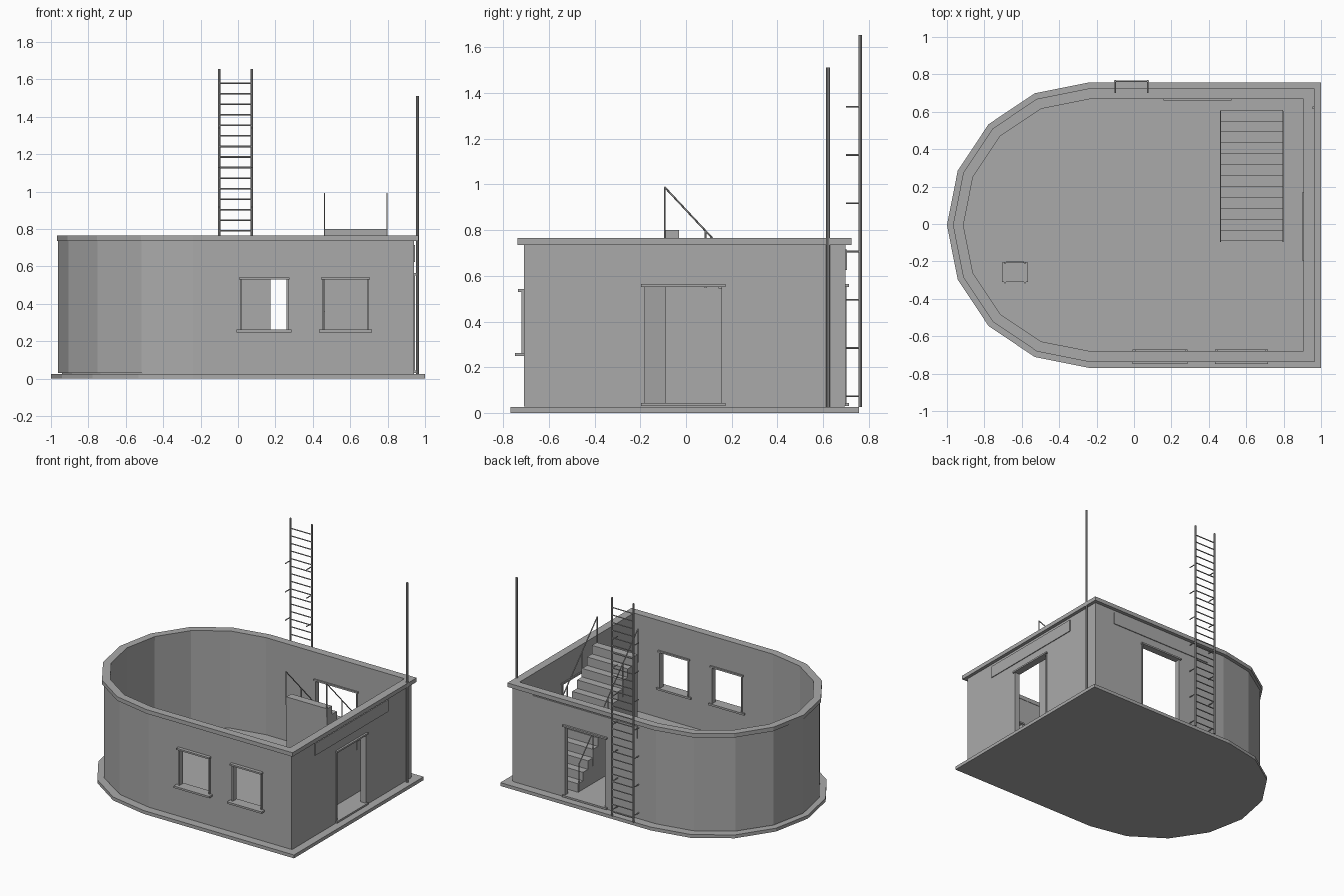
import bpy, bmesh, math
from mathutils import Vector

cube = bpy.data.objects.get("Cube")
if cube:
    bpy.data.objects.remove(cube, do_unlink=True)

grey = bpy.data.materials.new("concrete grey")
grey.use_nodes = True
COLOUR = (0.4, 0.4, 0.4, 1)
grey.diffuse_color = COLOUR
grey.node_tree.nodes["Principled BSDF"].inputs["Base Color"].default_value = COLOUR

YC = -0.006      # centre line of the building
FLOOR = 0.04


def finish(name, bm):
    bmesh.ops.recalc_face_normals(bm, faces=bm.faces)
    mesh = bpy.data.meshes.new(name)
    bm.to_mesh(mesh)
    bm.free()
    mesh.materials.append(grey)
    obj = bpy.data.objects.new(name, mesh)
    bpy.context.collection.objects.link(obj)
    return obj


def add_box(bm, lo, hi):
    lo, hi = Vector(lo), Vector(hi)
    verts = bmesh.ops.create_cube(bm, size=1)["verts"]
    for v in verts:
        v.co = (lo + hi) / 2 + v.co * (hi - lo)


def boxes(name, pairs):
    bm = bmesh.new()
    for lo, hi in pairs:
        add_box(bm, lo, hi)
    return finish(name, bm)


def add_rod(bm, a, b, r, sides=6):
    a, b = Vector(a), Vector(b)
    d = b - a
    verts = bmesh.ops.create_cone(bm, cap_ends=True, segments=sides,
                                  radius1=r, radius2=r, depth=d.length)["verts"]
    turn = d.to_track_quat('Z', 'Y')
    for v in verts:
        v.co = turn @ v.co + (a + b) / 2


def rods(name, pairs, r, sides=6):
    bm = bmesh.new()
    for a, b in pairs:
        add_rod(bm, a, b, r, sides)
    return finish(name, bm)


def outline(rx, ry, right):
    """Footprint: faceted half round on the left, square on the right."""
    pts = [(right, YC - ry), (right, YC + ry)]
    for i in range(9):
        t = math.pi / 2 + i * math.pi / 8
        pts.append((-0.24 + rx * math.cos(t), YC + ry * math.sin(t)))
    return pts


def slab(name, pts, z0, z1):
    bm = bmesh.new()
    face = bm.faces.new([bm.verts.new((x, y, z0)) for x, y in pts])
    top = bmesh.ops.extrude_face_region(bm, geom=[face])["geom"]
    for v in top:
        if isinstance(v, bmesh.types.BMVert):
            v.co.z = z1
    return finish(name, bm)


def ring(name, outer, inner, z0, z1):
    bm = bmesh.new()
    rows = [[bm.verts.new((x, y, z)) for x, y in pts]
            for pts, z in ((outer, z0), (outer, z1), (inner, z1), (inner, z0))]
    n = len(outer)
    for k in range(4):
        a, b = rows[k], rows[(k + 1) % 4]
        for i in range(n):
            j = (i + 1) % n
            bm.faces.new((a[i], a[j], b[j], b[i]))
    return finish(name, bm)


# Base, floor, walls and coping
slab("base_slab", outline(0.76, 0.763, 1.0), 0, 0.025)
slab("floor", outline(0.70, 0.70, 0.94), 0.02, FLOOR)
walls = ring("walls", outline(0.722, 0.704, 0.94), outline(0.675, 0.676, 0.908), 0.03, 0.74)
ring("coping", outline(0.728, 0.731, 0.965), outline(0.672, 0.673, 0.905), 0.735, 0.765)

# Openings: two windows in the front, one door in the right and one in the back
WINDOWS = ((0.015, 0.265), (0.455, 0.695))
SILL, HEAD = 0.262, 0.53
DOOR_Y, DOOR_X, DOOR_TOP = (-0.185, 0.16), (0.17, 0.51), 0.552
cutters = [((a, -0.9, SILL), (b, -0.5, HEAD)) for a, b in WINDOWS]
cutters.append(((0.82, DOOR_Y[0], FLOOR), (1.2, DOOR_Y[1], DOOR_TOP)))
cutters.append(((DOOR_X[0], 0.55, FLOOR), (DOOR_X[1], 0.9, DOOR_TOP)))
cutter = boxes("opening_cutter", cutters)
cutter.hide_render = True
mod = walls.modifiers.new("openings", 'BOOLEAN')
mod.object = cutter
mod.solver = 'EXACT'
bpy.context.view_layer.objects.active = walls
bpy.ops.object.modifier_apply(modifier=mod.name)
bpy.data.objects.remove(cutter, do_unlink=True)

# Window trim: lintel, sill and slim jambs
for i, (a, b) in enumerate(WINDOWS):
    boxes(f"window_trim_{i + 1}", [
        ((a - 0.01, -0.735, HEAD), (b + 0.01, -0.67, HEAD + 0.012)),
        ((a - 0.022, -0.748, SILL - 0.014), (b + 0.022, -0.67, SILL)),
        ((a - 0.004, -0.72, SILL), (a + 0.006, -0.675, HEAD)),
        ((b - 0.006, -0.72, SILL), (b + 0.004, -0.675, HEAD))])

# Door trim: header, threshold and jambs
y0, y1 = DOOR_Y
side = [((0.9, y0 - 0.012, DOOR_TOP), (0.955, y1 + 0.012, DOOR_TOP + 0.012)),
        ((0.9, y0 - 0.012, 0.03), (0.955, y1 + 0.012, 0.043))]
side += [((0.903, y - 0.005, FLOOR), (0.945, y + 0.005, DOOR_TOP)) for y in DOOR_Y]
boxes("side_door_trim", side)
x0, x1 = DOOR_X
back = [((x0 - 0.012, 0.66, DOOR_TOP), (x1 + 0.012, 0.713, DOOR_TOP + 0.012)),
        ((x0 - 0.012, 0.66, 0.03), (x1 + 0.012, 0.713, 0.043))]
back += [((x - 0.005, 0.665, FLOOR), (x + 0.005, 0.703, DOOR_TOP)) for x in DOOR_X]
boxes("back_door_trim", back)

# Blank sign boards above the doors
boxes("side_sign_board", [((0.938, -0.44, 0.625), (0.946, 0.42, 0.715))])
boxes("back_sign_board", [((-0.09, 0.696, 0.625), (0.77, 0.704, 0.715))])

# Solid staircase, climbing from the back towards the front
STEPS, S0, S1, TOP = 12, -0.09, 0.61, 0.80
run, rise = (S1 - S0) / STEPS, (TOP - FLOOR) / STEPS
profile = [(S0, FLOOR), (S0, TOP)]
for i in range(STEPS):
    y, z = S0 + (i + 1) * run, TOP - i * rise
    profile += [(y, z), (y, z - rise)]
bm = bmesh.new()
face = bm.faces.new([bm.verts.new((0.462, y, z)) for y, z in profile])
for v in bmesh.ops.extrude_face_region(bm, geom=[face])["geom"]:
    if isinstance(v, bmesh.types.BMVert):
        v.co.x = 0.797
finish("staircase", bm)


# Stair handrails on both sides
def rail_z(y):
    return 0.99 - 1.07 * (y + 0.095)


for name, x in (("right", 0.462), ("left", 0.797)):
    parts = [((x, -0.095, rail_z(-0.095)), (x, 0.6, rail_z(0.6)))]
    for y in (-0.093, 0.085, 0.26, 0.435, 0.6):
        step_top = TOP - int(max(y - S0, 0) / run) * rise
        parts.append(((x, y, step_top - 0.06), (x, y, rail_z(y))))
    rods(f"{name}_handrail", parts, 0.004)

# Wall ladder with brackets
LX, LY = (-0.101, 0.074), 0.763
rods("ladder_rails", [((x, LY, 0.025), (x, LY, 1.655)) for x in LX], 0.007, 8)
rungs = [1.58 - 0.0564 * i for i in range(28)]
rods("ladder_rungs", [((LX[0], LY, z), (LX[1], LY, z)) for z in rungs], 0.0045)
brackets = [0.073 + 0.2112 * i for i in range(7)]
rods("ladder_brackets", [((x, 0.70, z), (x, LY, z)) for z in brackets for x in LX], 0.004)

# Corner pole
rods("corner_pole", [((0.96, 0.622, 0.025), (0.96, 0.622, 1.512))], 0.008, 8)

# Chair inside the rounded end
boxes("chair_seat", [((-0.705, -0.31, 0.145), (-0.567, -0.205, 0.158))])
boxes("chair_back", [((-0.685, -0.208, 0.2), (-0.588, -0.2, 0.28))])
legs = [((x, y, FLOOR), (x, y, top)) for x in (-0.69, -0.582)
        for y, top in ((-0.312, 0.15), (-0.208, 0.28))]
rods("chair_legs", legs, 0.006)
